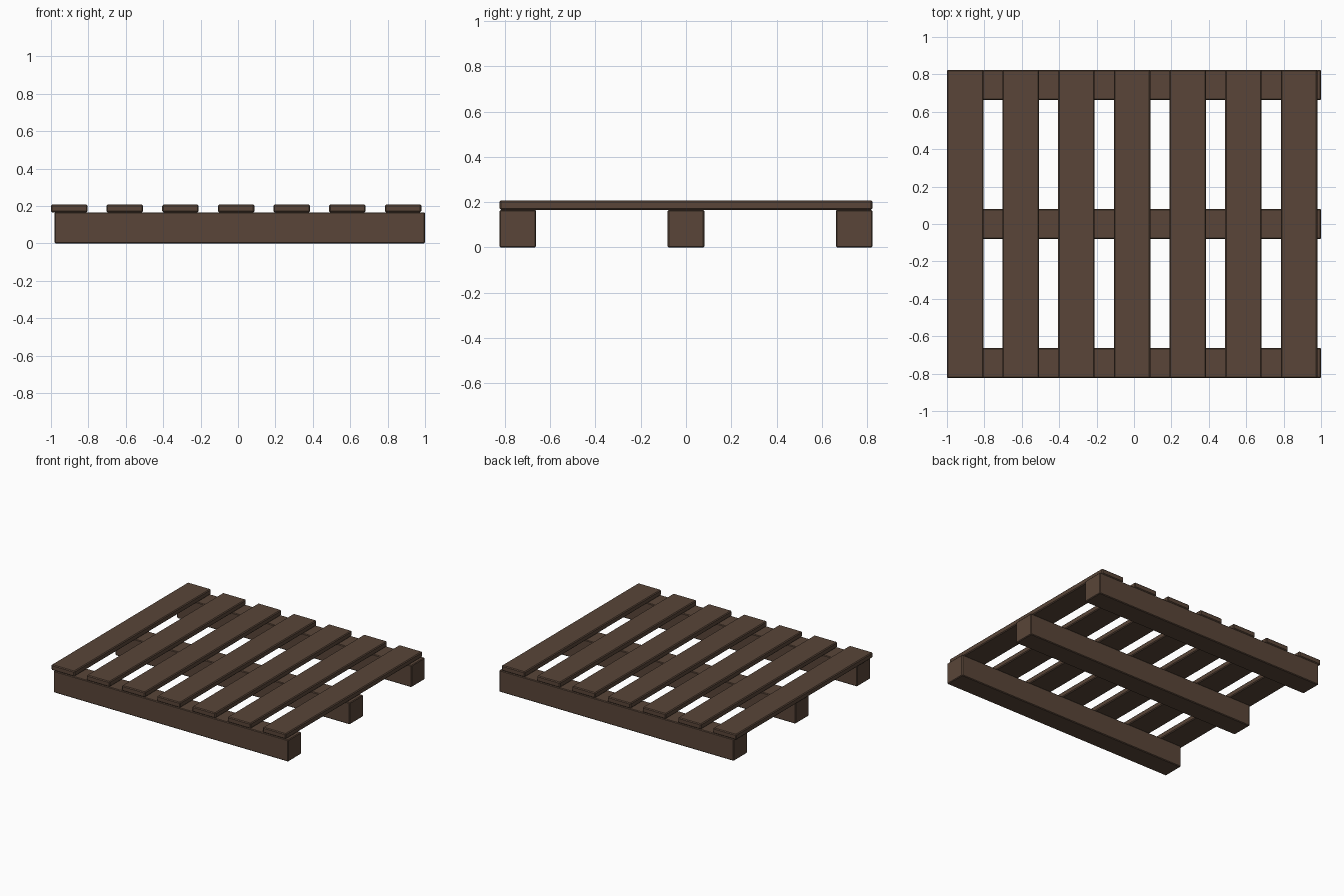
import bpy

if "Cube" in bpy.data.objects:
    bpy.data.objects.remove(bpy.data.objects["Cube"])

# Brown wood
wood = bpy.data.materials.new("brown_wood")
wood.diffuse_color = (0.10, 0.06, 0.04, 1)
wood.use_nodes = True
wood.node_tree.nodes["Principled BSDF"].inputs["Base Color"].default_value = wood.diffuse_color


def board(name, lo, hi, bevel):
    """Box between two corners with a small chamfer on every edge."""
    centre = [(a + b) / 2 for a, b in zip(lo, hi)]
    bpy.ops.mesh.primitive_cube_add(size=1, location=centre)
    ob = bpy.context.object
    ob.name = name
    ob.scale = [b - a for a, b in zip(lo, hi)]
    bpy.ops.object.transform_apply(location=False, rotation=False, scale=True)
    mod = ob.modifiers.new("chamfer", "BEVEL")
    mod.width = bevel
    mod.segments = 1
    ob.data.materials.append(wood)
    return ob


RUNNER_TOP = 0.166
TOP = 0.207
HALF_Y = 0.824

# Three bearers running along x
for name, y in (("front_bearer", -0.743), ("middle_bearer", 0), ("back_bearer", 0.743)):
    board(name, (-0.98, y - 0.081, 0), (1.0, y + 0.081, RUNNER_TOP), 0.005)

# Seven deck slats running along y
for i in range(7):
    x = -1.0 + i * 0.2975
    board(f"deck_slat_{i + 1}", (x, -HALF_Y, RUNNER_TOP), (x + 0.195, HALF_Y, TOP), 0.006)
